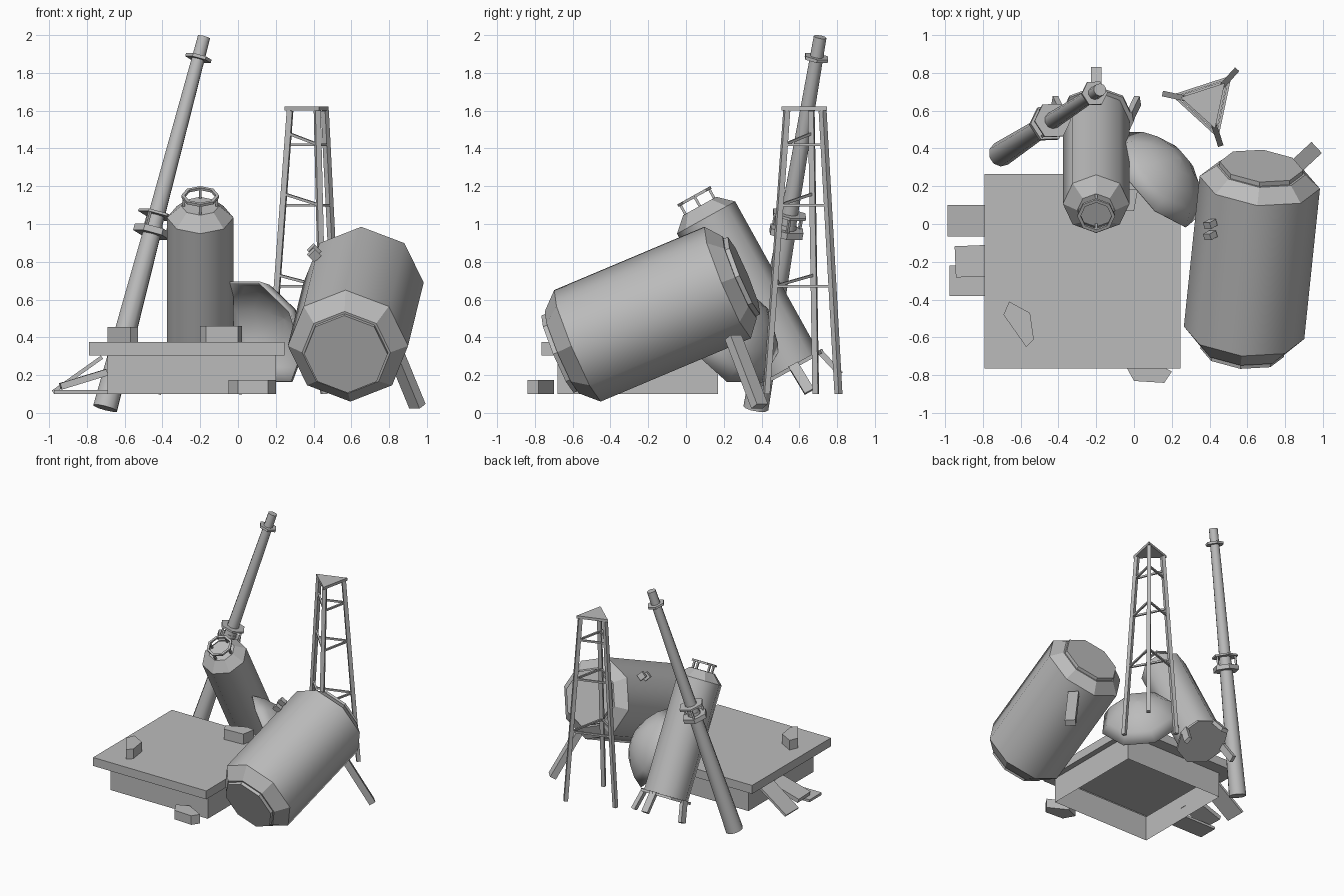
import bpy, bmesh
from math import sin, cos, pi, radians
from mathutils import Vector, Matrix

if "Cube" in bpy.data.objects:
    bpy.data.objects.remove(bpy.data.objects["Cube"])

grey = bpy.data.materials.new("dull_grey")
grey.diffuse_color = (0.5, 0.5, 0.5, 1)
grey.use_nodes = True
grey.node_tree.nodes["Principled BSDF"].inputs["Base Color"].default_value = grey.diffuse_color


def make(name, bm, matrix=Matrix()):
    bmesh.ops.recalc_face_normals(bm, faces=bm.faces)
    me = bpy.data.meshes.new(name)
    bm.to_mesh(me)
    bm.free()
    me.materials.append(grey)
    ob = bpy.data.objects.new(name, me)
    ob.matrix_world = matrix
    bpy.context.collection.objects.link(ob)
    return ob


def frame(origin, axis):
    """Local z runs along axis, local y points as far up as possible."""
    q = Vector(axis).to_track_quat('Z', 'Y')
    return Matrix.Translation(origin) @ q.to_matrix().to_4x4()


def lathe(name, profile, sides, matrix, smooth_len=0.2, ends=(True, True), loop=False, turn=0.0):
    """Turned (radius, height) profile; only its long bands are smooth."""
    bm = bmesh.new()
    rings = [[bm.verts.new((r * cos(2 * pi * i / sides + turn), r * sin(2 * pi * i / sides + turn), h))
              for i in range(sides)] for r, h in profile]
    count = len(profile)
    for k in range(count if loop else count - 1):
        a, b = rings[k], rings[(k + 1) % count]
        d = (Vector(profile[k]) - Vector(profile[(k + 1) % count])).length
        for i in range(sides):
            j = (i + 1) % sides
            bm.faces.new((a[i], a[j], b[j], b[i])).smooth = d > smooth_len
    for ring, fill in zip((rings[0], rings[-1]), ends):
        if fill and not loop:
            bm.faces.new(ring).smooth = smooth_len == 0
    return make(name, bm, matrix)


def box(name, centre, size, matrix=Matrix()):
    bm = bmesh.new()
    bmesh.ops.create_cube(bm, size=1)
    bmesh.ops.scale(bm, vec=size, verts=bm.verts)
    return make(name, bm, matrix @ Matrix.Translation(centre))


def bar(name, a, b, w, d):
    a, b = Vector(a), Vector(b)
    return box(name, (0, 0, 0), (w, d, (b - a).length), frame((a + b) / 2, b - a))


def prism(name, points, z0, z1):
    bm = bmesh.new()
    f = bm.faces.new([bm.verts.new((x, y, z0)) for x, y in points])
    ext = bmesh.ops.extrude_face_region(bm, geom=[f], use_keep_orig=True)
    bmesh.ops.translate(bm, vec=(0, 0, z1 - z0),
                        verts=[v for v in ext['geom'] if isinstance(v, bmesh.types.BMVert)])
    return make(name, bm)


# Platform: one hollow shell, narrow base below an overhanging slab
bm = bmesh.new()
steps = [(-0.69, 0.20, -0.68, 0.17, 0.10), (-0.69, 0.20, -0.68, 0.17, 0.305),
         (-0.79, 0.245, -0.765, 0.265, 0.305), (-0.79, 0.245, -0.765, 0.265, 0.375)]
loops = [[bm.verts.new(p) for p in ((x0, y0, z), (x1, y0, z), (x1, y1, z), (x0, y1, z))]
         for x0, x1, y0, y1, z in steps]
for a, b in zip(loops, loops[1:]):
    for i in range(4):
        bm.faces.new((a[i], a[(i + 1) % 4], b[(i + 1) % 4], b[i]))
bm.faces.new(loops[-1])
make("platform", bm)

# Loose planks on the left side of the platform
bar("plank_steep", (-0.98, 0.017, 0.11), (-0.72, 0.017, 0.295), 0.165, 0.02)
bar("plank_middle", (-0.94, -0.20, 0.14), (-0.695, -0.19, 0.215), 0.165, 0.035)
bar("plank_flat", (-0.975, -0.30, 0.11), (-0.69, -0.30, 0.11), 0.16, 0.02)

# Broken chunks
prism("chunk_on_slab", [(-0.66, -0.41), (-0.55, -0.47), (-0.53, -0.61), (-0.57, -0.65), (-0.69, -0.48)], 0.375, 0.455)
prism("chunk_by_tank", [(-0.20, 0.12), (-0.17, 0.06), (0.0, 0.07), (0.02, 0.18), (-0.05, 0.19)], 0.375, 0.46)
prism("chunk_on_ground", [(0.20, -0.78), (0.16, -0.84), (0.0, -0.83), (-0.05, -0.74), (0.05, -0.70)], 0.10, 0.175)

# Leaning tapered pole with hexagonal flanges
p0, p1 = Vector((-0.703, 0.37, 0.025)), Vector((-0.18, 0.71, 1.99))
M = frame(p0, p1 - p0)
L = (p1 - p0).length
lathe("pole", [(0.067, 0), (0.049, 1.02), (0.046, 1.02), (0.034, L)], 10, M)
for i, (h, r, t) in enumerate([(0.98, 0.1, 0.035), (1.075, 0.1, 0.014), (1.945, 0.07, 0.018)]):
    lathe(f"pole_flange_{i}", [(r, h - t / 2), (r, h + t / 2)], 6, M)
for i in range(3):
    a = i * 2 * pi / 3
    box(f"pole_flange_post_{i}", (0.08 * cos(a), 0.08 * sin(a), 1.03), (0.014, 0.014, 0.08), M)

# Leaning capsule with three splayed feet and a top rail
t = radians(29)
M = frame((-0.2, 0.555, 0.225), (0, -sin(t), cos(t)))
lathe("capsule", [(0.2, 0), (0.2, 0.02), (0.176, 0.02), (0.176, 0.925), (0.1, 0.995)], 8, M)
lathe("capsule_rail", [(0.082, 1.045), (0.1, 1.045), (0.1, 1.06), (0.082, 1.06)], 8, M, loop=True)
for i in range(4):
    R = M @ Matrix.Rotation(i * pi / 2, 4, 'Z')
    box(f"capsule_rail_post_{i}", (0.087, 0, 1.02), (0.014, 0.014, 0.07), R)
for i, angle in enumerate((90, 8, 172)):
    R = M @ Matrix.Rotation(radians(angle), 4, 'Z') @ Matrix.Translation((0.185, 0, 0)) @ Matrix.Rotation(radians(-14), 4, 'Y')
    box(f"capsule_foot_{i}", (0, 0, -0.065), (0.03, 0.055, 0.17), R)

# Detached dome end, an open shell leaning behind the platform
R = 0.36
dome = lathe("dome_end", [(R * sin(radians(a)), R * cos(radians(a))) for a in (61, 46, 31, 16, 1)],
             8, frame((0, 0.13, 0.36), (0.7, 0.6, 0.4)), smooth_len=0, ends=(False, True), turn=pi / 8)
s = dome.modifiers.new("thickness", 'SOLIDIFY')
s.thickness = 0.01

# Big tipped tank
p0, p1 = Vector((0.582, -0.575, 0.355)), Vector((0.665, 0.22, 0.69))
L = (p1 - p0).length
lathe("big_tank", [(0.222, -0.115), (0.222, -0.09), (0.235, -0.09), (0.32, 0), (0.32, L),
                   (0.235, L + 0.07), (0.222, L + 0.07), (0.222, L + 0.095)], 8, frame(p0, p1 - p0))
bar("tank_leg", (0.80, 0.25, 0.40), (0.95, 0.39, 0.035), 0.08, 0.05)
for i, (y, z) in enumerate([(0.0, 0.86), (-0.06, 0.835)]):
    ob = box(f"tank_lug_{i}", (0.403, y, z), (0.05, 0.035, 0.05))
    ob.rotation_euler = (radians(22), radians(-45), 0)

# Three-legged lattice tower
C = Vector((0.385, 0.64, 0))


def leg_point(i, z, extra=0.0):
    a = radians(168 + 120 * i)
    r = 0.225 + (0.112 - 0.225) * (z - 0.1) / 1.5 + extra
    return C + Vector((r * cos(a), r * sin(a), z))


for i in range(3):
    bar(f"tower_leg_{i}", leg_point(i, 0.1), leg_point(i, 1.6), 0.03, 0.03)
    for k, z in enumerate((0.67, 1.1, 1.42)):
        lift = 0.06 if i == 0 else 0
        bar(f"tower_brace_{i}_{k}", leg_point(i, z + lift), leg_point(i + 1, z), 0.014, 0.014)
prism("tower_cap", [leg_point(i, 1.6, 0.03).xy for i in range(3)], 1.6, 1.622)
